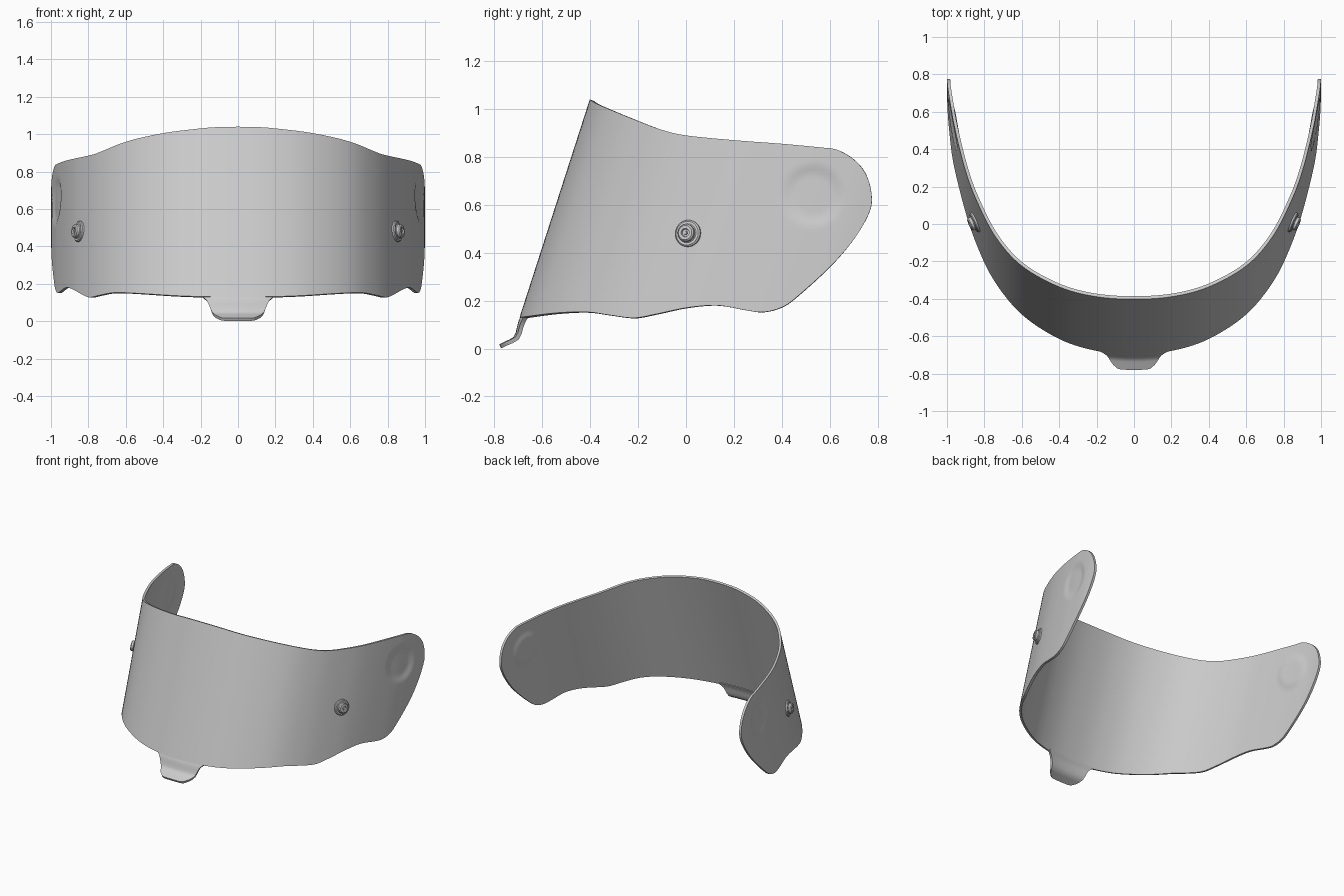
import bpy, bmesh, math
from mathutils import Vector

if "Cube" in bpy.data.objects:
    bpy.data.objects.remove(bpy.data.objects["Cube"])

SHEAR, Z0, THICK = 0.322, 0.13, 0.017


def spline(pts, n=16):
    # dense Catmull-Rom curve through 2D points
    p = [Vector(q) for q in pts]
    p = [2 * p[0] - p[1]] + p + [2 * p[-1] - p[-2]]
    out = []
    for a, b, c, d in zip(p, p[1:], p[2:], p[3:]):
        for k in range(n):
            t = k / n
            out.append(0.5 * (2 * b + (c - a) * t + (2 * a - 5 * b + 4 * c - d) * t * t
                              + (3 * b - a - 3 * c + d) * t ** 3))
    return out + [p[-2]]


def lookup(curve, v):
    # linear interpolation of y over x along a dense curve
    if v <= curve[0][0]:
        return curve[0][1]
    for a, b in zip(curve, curve[1:]):
        if a[0] <= v <= b[0] and b[0] > a[0]:
            return a[1] + (b[1] - a[1]) * (v - a[0]) / (b[0] - a[0])
    return curve[-1][1]


def finish(bm, name):
    mesh = bpy.data.meshes.new(name)
    bm.to_mesh(mesh)
    bm.free()
    ob = bpy.data.objects.new(name, mesh)
    bpy.context.collection.objects.link(ob)
    bpy.ops.object.select_all(action='DESELECT')
    ob.select_set(True)
    bpy.context.view_layer.objects.active = ob
    return ob


def sheet(columns, name):
    # grid of points thickened inwards
    bm = bmesh.new()
    g = [[bm.verts.new(p) for p in col] for col in columns]
    for a, b in zip(g, g[1:]):
        for j in range(len(a) - 1):
            bm.faces.new((a[j], b[j], b[j + 1], a[j + 1]))
    bmesh.ops.remove_doubles(bm, verts=bm.verts[:], dist=0.0003)
    ob = finish(bm, name)
    m = ob.modifiers.new("thickness", 'SOLIDIFY')
    m.thickness, m.offset = THICK, -1
    bpy.ops.object.modifier_apply(modifier=m.name)
    return ob


# side outline (y, z) from the front top, round the rear tip, to the front bottom
side = [(-.402, 1.04), (-.36, 1.016), (-.2, .95), (-.1, .913), (0, .89), (.2, .87), (.4, .855),
        (.56, .840), (.63, .83), (.70, .79), (.75, .73), (.774, .65), (.766, .57), (.7, .455),
        (.6, .34), (.45, .205), (.39, .168), (.32, .152), (.25, .16), (.13, .18), (0, .17),
        (-.13, .143), (-.22, .128), (-.32, .14), (-.42, .153), (-.55, .148), (-.695, .13)]
flat = [Vector((y - SHEAR * (z - Z0), z)) for y, z in spline(side)]
tip = max(range(len(flat)), key=lambda i: flat[i][0])
top, bottom = flat[:tip + 1], flat[tip:][::-1]
y_end = flat[tip][0]

# plan curve (x, y) of the half visor, then resampled by arc length
plan = spline([(-.2, -.679), (0, -.695), (.2, -.679), (.4, -.618), (.6, -.491), (.74, -.318),
               (.848, -.1), (.91, .08), (.962, .3), (.985, .44), (.997, .54),
               (1.0, y_end)])[16:]
arc = [0]
for a, b in zip(plan, plan[1:]):
    arc.append(arc[-1] + (b - a).length)
xs = [Vector((s, p[0])) for s, p in zip(arc, plan)]
ys = [Vector((s, p[1])) for s, p in zip(arc, plan)]

# visor shell
N, ROWS = 100, 44
half = []
for i in range(N + 1):
    s = arc[-1] * math.sin(math.pi / 2 * i / N)
    x, y = lookup(xs, s), lookup(ys, s)
    lo, hi = lookup(bottom, y), lookup(top, y)
    if i == N:
        lo = hi = flat[tip][1]
    zs = [lo + (hi - lo) * j / ROWS for j in range(ROWS + 1)]
    half.append([(x, y + SHEAR * (z - Z0), z) for z in zs])
left = [[(-x, y, z) for x, y, z in c] for c in half[:0:-1]]
visor = sheet(left + half, "visor_shell")

# shallow, soft round recess pressed into each side
for v in visor.data.vertices:
    r = math.hypot(v.co.y - .53, v.co.z - .64)
    if r < .14 and v.co.y > 0.3:
        t = min(1, (.14 - r) / .06)
        v.co.x -= math.copysign(.010 * t * t * (3 - 2 * t), v.co.x)
bpy.ops.object.shade_smooth_by_angle(angle=math.radians(35))

# lift tab under the front edge: rows of (y, z, half width), bottom up
rows = [(-.780, .017, .068), (-.776, .019, .088), (-.757, .029, .112), (-.737, .038, .127),
        (-.720, .048, .138), (-.711, .066, .147), (-.706, .09, .156), (-.700, .112, .167),
        (-.695, .125, .180), (-.690, .134, .19), (-.686, .145, .19)]
cols = []
for i in range(25):
    u = i / 12 - 1
    cols.append([(u * w, y + .016 * (u * w / .2) ** 2, z) for y, z, w in rows])
sheet(cols, "lift_tab")
bpy.ops.object.shade_smooth_by_angle(angle=math.radians(40))

# turned side studs with a washer and a recessed head
profile = [(0, -.012), (.056, -.012), (.056, .008), (.050, .013), (.040, .013), (.036, .017),
           (.036, .030), (.030, .036), (.018, .036), (.015, .028), (.008, .028), (.006, .033),
           (0, .033)]
stud_y, stud_z = .01, .48
stud_x = lookup([Vector((p[1], p[0])) for p in plan], stud_y - SHEAR * (stud_z - Z0))
for sx, label in ((1, "right"), (-1, "left")):
    bm = bmesh.new()
    vs = [bm.verts.new((r, 0, h)) for r, h in profile]
    es = [bm.edges.new(e) for e in zip(vs, vs[1:])]
    bmesh.ops.spin(bm, geom=vs + es, cent=(0, 0, 0), axis=(0, 0, 1),
                   angle=2 * math.pi, steps=32)
    bmesh.ops.remove_doubles(bm, verts=bm.verts[:], dist=0.0002)
    bmesh.ops.recalc_face_normals(bm, faces=bm.faces[:])
    ob = finish(bm, label + "_stud")
    ob.location = (sx * stud_x, stud_y, stud_z)
    ob.rotation_euler = Vector((sx, -.42, .13)).to_track_quat('Z', 'Y').to_euler()
    bpy.ops.object.shade_smooth_by_angle(angle=math.radians(30))
